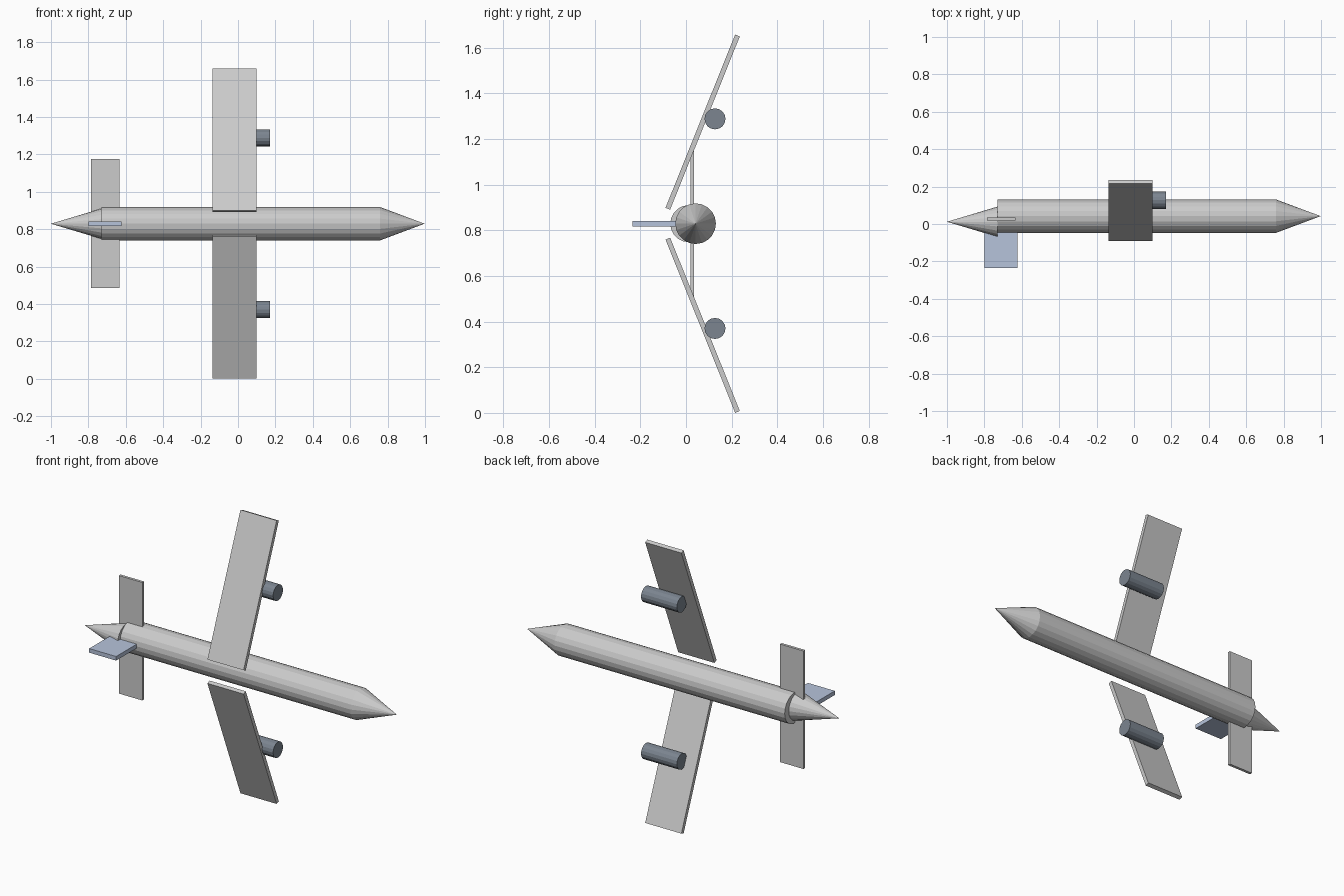
import bpy
from math import radians, pi

if "Cube" in bpy.data.objects:
    bpy.data.objects.remove(bpy.data.objects["Cube"])

MID_Z = 0.829  # symmetry plane of the aircraft


def colour(name, rgb):
    m = bpy.data.materials.new(name)
    m.diffuse_color = (*rgb, 1)
    m.use_nodes = True
    m.node_tree.nodes["Principled BSDF"].inputs["Base Color"].default_value = m.diffuse_color
    return m


def tube(name, x0, x1, y, z, r0, r1, sides, mat):
    """Cylinder or cone running along x from radius r0 to radius r1."""
    bpy.ops.mesh.primitive_cone_add(vertices=sides, radius1=r0, radius2=r1, depth=x1 - x0,
                                    location=((x0 + x1) / 2, y, z), rotation=(0, pi / 2, 0))
    ob = bpy.context.object
    ob.name = name
    ob.data.materials.append(mat)
    return ob


def slab(name, size, loc, mat, tilt=0):
    """Flat box, tilted about the x axis."""
    bpy.ops.mesh.primitive_cube_add(size=1, location=loc, rotation=(radians(tilt), 0, 0))
    ob = bpy.context.object
    ob.name = name
    ob.scale = size
    ob.data.materials.append(mat)
    return ob


body_white = colour("body_white", (0.86, 0.865, 0.89))
fin_blue = colour("fin_blue", (0.47, 0.55, 0.71))
engine_grey = colour("engine_grey", (0.20, 0.235, 0.28))

# Fuselage with nose and slightly offset tail cone
tube("fuselage", -0.73, 0.76, 0.042, MID_Z, 0.089, 0.089, 20, body_white)
tube("nose_cone", 0.76, 0.998, 0.042, MID_Z, 0.089, 0, 20, body_white)
tube("tail_cone", -1.0, -0.73, 0.012, MID_Z, 0, 0.081, 20, body_white)

# Wings and engines, one pair each side of the mid plane
for side, label in ((1, "upper"), (-1, "lower")):
    slab(f"{label}_wing", (0.234, 0.022, 0.818), (-0.018, 0.073, MID_Z + side * 0.445),
         body_white, tilt=-side * 21.9)
    tube(f"{label}_engine", -0.062, 0.17, 0.127, MID_Z + side * 0.459,
         0.046, 0.046, 16, engine_grey)

# Tail surfaces
slab("tailplane", (0.152, 0.016, 0.69), (-0.709, 0.028, MID_Z), body_white)
slab("tail_fin", (0.174, 0.205, 0.024), (-0.711, -0.1325, MID_Z), fin_blue)
